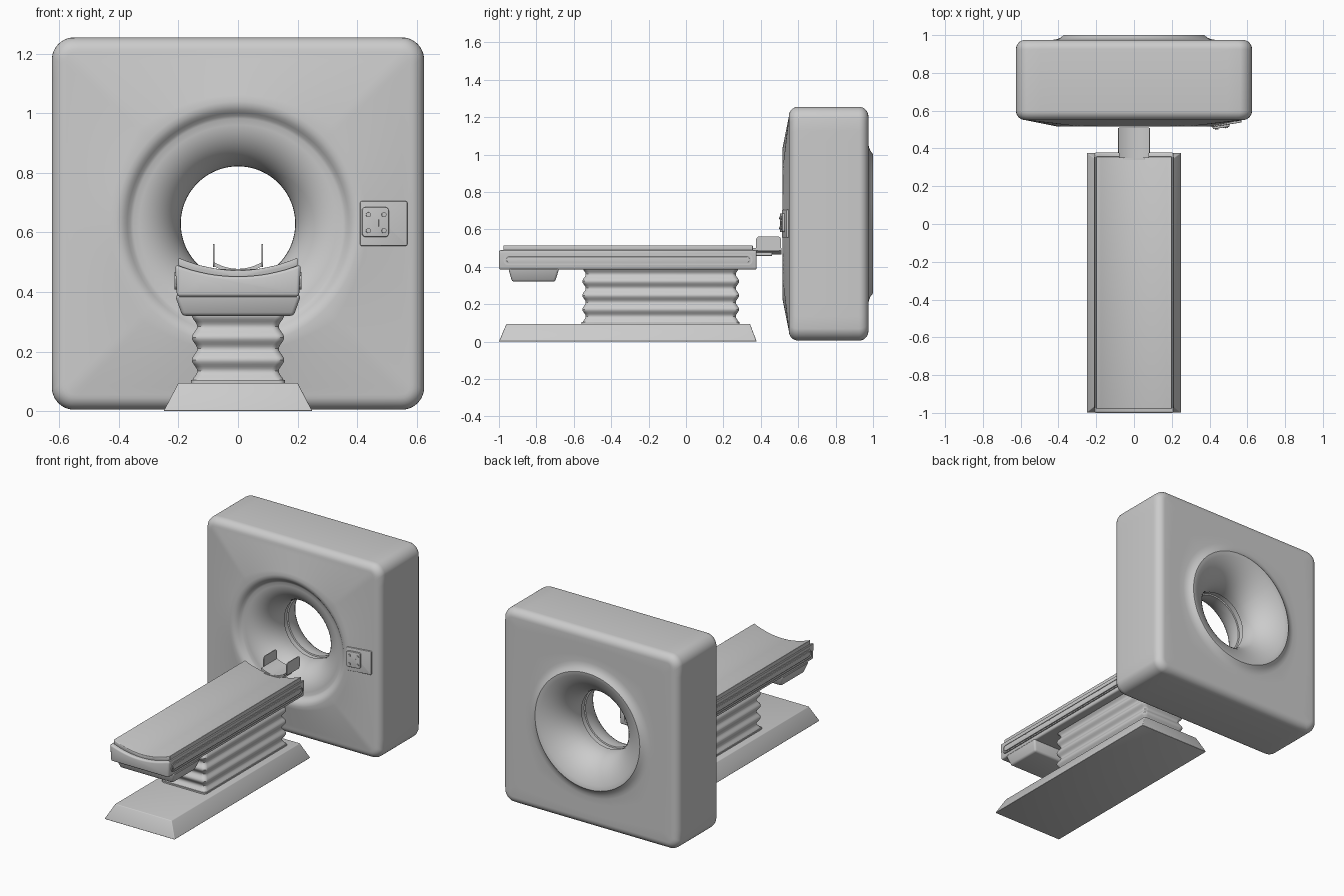
import bpy, bmesh, math
from math import sin, cos, pi, radians

if "Cube" in bpy.data.objects:
    bpy.data.objects.remove(bpy.data.objects["Cube"])

GREY = (0.6, 0.6, 0.6, 1)
mat = bpy.data.materials.new("plain grey")
mat.use_nodes = True
mat.diffuse_color = GREY
mat.node_tree.nodes["Principled BSDF"].inputs["Base Color"].default_value = GREY


def loft(name, rings, wrap=False, bevel=0, segments=3):
    """Skin equal-length rings; cap the ends unless they wrap round."""
    bm = bmesh.new()
    rows = [[bm.verts.new(p) for p in ring] for ring in rings]
    n = len(rows[0])
    pairs = list(zip(rows, rows[1:])) + ([(rows[-1], rows[0])] if wrap else [])
    for a, b in pairs:
        for i in range(n):
            j = (i + 1) % n
            bm.faces.new((a[i], a[j], b[j], b[i]))
    if not wrap:
        bm.faces.new(rows[0])
        bm.faces.new(rows[-1])
    bmesh.ops.recalc_face_normals(bm, faces=bm.faces)
    if bevel:
        sharp = [e for e in bm.edges if e.calc_face_angle(0) > radians(35)]
        bmesh.ops.bevel(bm, geom=sharp, offset=bevel, segments=segments,
                        profile=0.5, affect='EDGES', clamp_overlap=True)
    mesh = bpy.data.meshes.new(name)
    bm.to_mesh(mesh)
    bm.free()
    mesh.materials.append(mat)
    obj = bpy.data.objects.new(name, mesh)
    bpy.context.collection.objects.link(obj)
    bpy.ops.object.select_all(action='DESELECT')
    obj.select_set(True)
    bpy.context.view_layer.objects.active = obj
    bpy.ops.object.shade_smooth_by_angle(angle=radians(32))
    return obj


def prism(name, axis, outline, a, b, **kw):
    """Push a flat outline along x or y."""
    place = (lambda u, v, t: (t, u, v)) if axis == 'x' else (lambda u, v, t: (u, t, v))
    return loft(name, [[place(u, v, t) for u, v in outline] for t in (a, b)], **kw)


def rounded(u0, u1, v0, v1, r, steps=6):
    """Outline of a rectangle with round corners."""
    pts = []
    for k, (u, v) in enumerate([(u1 - r, v1 - r), (u0 + r, v1 - r), (u0 + r, v0 + r), (u1 - r, v0 + r)]):
        for s in range(steps + 1):
            a = (k + s / steps) * pi / 2
            pts.append((u + r * cos(a), v + r * sin(a)))
    return pts


def frustum(name, low, high, bevel):
    """Tapered box; low and high are (x half width, y0, y1, z)."""
    return loft(name, [[(-w, y0, z), (w, y0, z), (w, y1, z), (-w, y1, z)]
                       for w, y0, y1, z in (low, high)], bevel=bevel)


# Gantry: circles in the bore blend into rounded squares on the housing
CZ, BORE, HALF = 0.63, 0.192, 0.625
angles = []
for q in range(4):
    angles += [radians(q * 90 - 42 + 84 * i / 24) for i in range(24)]
    angles += [radians(q * 90 + 42 + 6 * i / 8) for i in range(8)]


def square_reach(h, a):
    """Distance from the centre to a rounded square along angle a."""
    c, s = abs(cos(a)), abs(sin(a))
    r = max(0.075 - (HALF - h), 0.015)
    k = h - r
    t = h / max(c, s)
    if t * min(c, s) > k:
        d = k * (c + s)
        t = d + math.sqrt(max(d * d - 2 * k * k + r * r, 0))
    return t


def gantry_ring(radius, half, mix, y):
    pts = []
    for a in angles:
        d = radius * (1 - mix) + (square_reach(half, a) * mix if mix else 0)
        pts.append((d * cos(a), y, CZ + d * sin(a)))
    return pts


rings = []
for i in range(13):                                   # front funnel
    a = pi / 2 * i / 12
    rings.append(gantry_ring(BORE + 0.16 * (1 - cos(a)), 0, 0, 0.73 - 0.18 * sin(a)))
for r, y in [(0.362, 0.545), (0.372, 0.535), (0.382, 0.526), (0.394, 0.52), (0.41, 0.517)]:
    rings.append(gantry_ring(r, 0, 0, y))
for i in range(1, 8):                                 # swelling front face
    t = i / 8
    rings.append(gantry_ring(0.41, 0.575, t, 0.517 + 0.033 * t))
for i in range(8):                                    # front outer edge
    a = pi / 2 * i / 7
    rings.append(gantry_ring(0, HALF - 0.05 * (1 - sin(a)), 1, 0.60 - 0.05 * cos(a)))
for i in range(8):                                    # rear outer edge
    a = pi / 2 * i / 7
    rings.append(gantry_ring(0, HALF - 0.05 * (1 - cos(a)), 1, 0.925 + 0.05 * sin(a)))
for i in range(1, 5):                                 # flat rear face
    rings.append(gantry_ring(0.43, 0.575, 1 - i / 4, 0.975))
for r, y in [(0.41, 0.978), (0.39, 0.986), (0.372, 1.0)]:
    rings.append(gantry_ring(r, 0, 0, y))
for i in range(12, -1, -1):                           # rear funnel
    a = radians(70) * i / 12
    rings.append(gantry_ring(BORE + 0.27 * (1 - cos(a)), 0, 0, 0.80 + 0.2 * sin(a) / sin(radians(70))))
for r, y in [(BORE, 0.785), (0.2, 0.783), (0.2, 0.747), (BORE, 0.745)]:   # bore groove
    rings.append(gantry_ring(r, 0, 0, y))
loft("gantry", rings, wrap=True)

# Control panel, turned to follow the swelling face
panel = [
    prism("control_panel", 'y', rounded(-0.08, 0.08, -0.075, 0.075, 0.006), 0, 0.04, bevel=0.003),
    prism("control_keypad", 'y', rounded(-0.075, 0.015, -0.045, 0.055, 0.012), -0.012, 0.01, bevel=0.003),
    prism("keypad_bar", 'y', rounded(-0.02, -0.012, -0.01, 0.015, 0.002), -0.015, 0, bevel=0),
]
for x in (-0.055, -0.002):
    for z in (-0.024, 0.03):
        panel.append(prism("keypad_button", 'y', rounded(x - 0.008, x + 0.008, z - 0.008, z + 0.008, 0.0079),
                           -0.017, 0, bevel=0))
for part in panel:
    part.location = (0.49, 0.525, CZ)
    part.rotation_euler.z = radians(9)

# Table base
frustum("table_base", (0.25, -1.0, 0.378, 0), (0.2, -0.96, 0.342, 0.095), 0.004)

# Bellows column
bellows = []
for i in range(41):
    t = i / 40
    w = 0.009 * cos(t * 8 * pi - 0.6)
    bellows.append([(x, y, 0.09 + 0.3 * t) for x, y in
                    rounded(-0.146 - w, 0.146 + w, -0.545 - w, 0.275 + w, 0.025)])
loft("bellows_column", bellows)
loft("bellows_foot", [[(x, y, z) for x, y in rounded(-0.157, 0.157, -0.558, 0.285, 0.02)] for z in (0.09, 0.104)])

# Drive housing under the foot end
frustum("drive_housing", (0.187, -0.93, -0.7, 0.32), (0.212, -0.95, -0.678, 0.39), 0.012)


def dish(half, edge, middle, n=16):
    """Shallow hollow curve from left to right."""
    return [(half * (2 * i / n - 1), middle + (edge - middle) * (2 * i / n - 1) ** 2) for i in range(n + 1)]


# Table body with hollow top, and the pad lying in it
body = dish(0.21, 0.492, 0.452) + [(0.21, 0.47), (0.205, 0.385), (-0.205, 0.385), (-0.21, 0.47)]
prism("table_body", 'y', body, -1.0, 0.378, bevel=0.01)
pad = dish(0.2, 0.515, 0.473) + dish(0.2, 0.488, 0.446)[::-1]
prism("table_pad", 'y', pad, -0.977, 0.357, bevel=0.004)

# Side rails: a slim round-ended frame with a raised bar inside
for side in (-1, 1):
    outer = rounded(-0.975, 0.355, 0.408, 0.468, 0.025)
    inner = rounded(-0.967, 0.347, 0.416, 0.46, 0.018)
    frame = [[(side * x, y, z) for y, z in line]
             for x, line in ((0.2, outer), (0.213, outer), (0.213, inner), (0.2, inner))]
    loft("side_rail_frame", frame, wrap=True)
    prism("side_rail_bar", 'x', rounded(-0.96, 0.34, 0.422, 0.454, 0.015), side * 0.2, side * 0.213, bevel=0.002)

# Head holder: tongue, hollow floor and two thin cheeks
prism("holder_tongue", 'y', rounded(-0.06, 0.06, 0.458, 0.478, 0.004), 0.34, 0.46, bevel=0)
floor = dish(0.08, 0.5, 0.478) + dish(0.08, 0.486, 0.466)[::-1]
prism("holder_floor", 'y', floor, 0.35, 0.51, bevel=0)
for side in (-1, 1):
    prism("holder_cheek", 'x', rounded(0.375, 0.508, 0.484, 0.562, 0.018), side * 0.079, side * 0.084, bevel=0)
